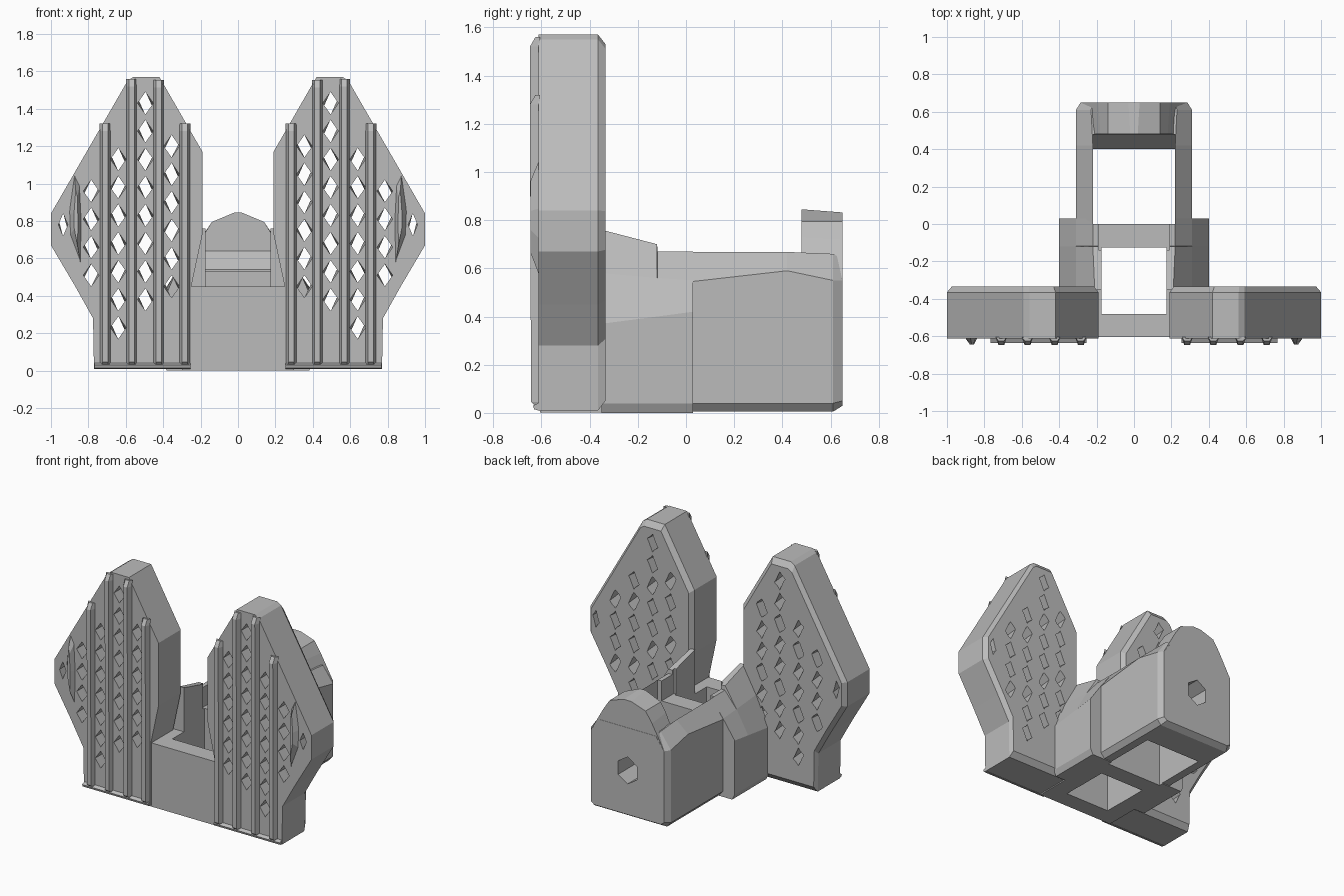
import bpy
import bmesh
import math

default = bpy.data.objects.get("Cube")
if default:
    bpy.data.objects.remove(default, do_unlink=True)

grey = bpy.data.materials.new("plain_grey")
grey.use_nodes = True
grey.diffuse_color = (0.5, 0.5, 0.5, 1)
grey.node_tree.nodes["Principled BSDF"].inputs["Base Color"].default_value = (0.5, 0.5, 0.5, 1)


def loft(name, *stacks):
    """Closed solids; each stack is a list of rings of 3D points."""
    bm = bmesh.new()
    for rings in stacks:
        loops = [[bm.verts.new(p) for p in ring] for ring in rings]
        n = len(loops[0])
        bm.faces.new(loops[0])
        bm.faces.new(loops[-1])
        for a, b in zip(loops, loops[1:]):
            for i in range(n):
                j = (i + 1) % n
                bm.faces.new((a[i], a[j], b[j], b[i]))
    bmesh.ops.recalc_face_normals(bm, faces=bm.faces)
    mesh = bpy.data.meshes.new(name)
    bm.to_mesh(mesh)
    bm.free()
    mesh.materials.append(grey)
    obj = bpy.data.objects.new(name, mesh)
    bpy.context.collection.objects.link(obj)
    return obj


def bake(obj):
    bpy.context.view_layer.update()
    graph = bpy.context.evaluated_depsgraph_get()
    mesh = bpy.data.meshes.new_from_object(obj.evaluated_get(graph))
    obj.modifiers.clear()
    obj.data = mesh


def boolean(obj, tool, operation):
    mod = obj.modifiers.new("boolean", "BOOLEAN")
    mod.operation = operation
    mod.solver = "EXACT"
    mod.object = tool
    bake(obj)
    bpy.data.objects.remove(tool, do_unlink=True)


def mirror(obj):
    mod = obj.modifiers.new("mirror", "MIRROR")
    mod.use_axis[0] = True
    bake(obj)


def at_y(y, pts):
    return [(x, y, z) for x, z in pts]


def full(y, half):
    """Symmetric cross-section from its +x half, bottom to top."""
    return at_y(y, half + [(-x, z) for x, z in reversed(half)])


def box(name, x, y0, y1, z0, z1):
    return loft(name, [full(y, [(x, z0), (x, z1)]) for y in (y0, y1)])


# body: shoulders, rear housing, raised crest and front wall
body = loft("body", [
    full(-0.35, [(0.38, 0), (0.4, 0.04), (0.4, 0.37), (0.31, 0.58), (0.21, 0.76)]),
    full(-0.12, [(0.38, 0), (0.4, 0.04), (0.4, 0.4), (0.31, 0.56), (0.22, 0.7)]),
    full(-0.118, [(0.38, 0), (0.4, 0.04), (0.4, 0.4), (0.31, 0.56), (0.22, 0.67)]),
    full(0.03, [(0.38, 0), (0.4, 0.04), (0.4, 0.42), (0.31, 0.55), (0.22, 0.67)]),
])
boolean(body, loft("rear_housing", [
    full(-0.02, [(0.28, 0.005), (0.31, 0.04), (0.31, 0.54), (0.22, 0.668)]),
    full(0.42, [(0.28, 0.005), (0.31, 0.04), (0.31, 0.59), (0.22, 0.668)]),
    full(0.61, [(0.28, 0.005), (0.31, 0.04), (0.31, 0.55), (0.23, 0.66)]),
    full(0.65, [(0.26, 0.03), (0.285, 0.05), (0.285, 0.55), (0.22, 0.64)]),
]), "UNION")
boolean(body, loft("crest", [
    full(0.48, [(0.24, 0.5), (0.24, 0.6), (0.18, 0.73), (0.14, 0.795), (0.02, 0.845)]),
    full(0.649, [(0.27, 0.5), (0.28, 0.56), (0.19, 0.72), (0.14, 0.795), (0.03, 0.832)]),
]), "UNION")
boolean(body, box("front_wall", 0.3, -0.605, -0.33, 0.002, 0.45), "UNION")

# openings through the body
boolean(body, box("front_opening", 0.175, -0.48, -0.125, -0.1, 1), "DIFFERENCE")
boolean(body, box("saddle_cut", 0.19, -0.14, 0.02, 0.53, 1), "DIFFERENCE")
rear_profile = [(0, -0.1), (0.4, -0.1), (0.4, 0.54), (0.479, 0.64), (0.479, 1), (0, 1)]
boolean(body, loft("rear_opening", [[(x, y, z) for y, z in rear_profile]
                                    for x in (-0.22, 0.22)]), "DIFFERENCE")
hexagon = [(0.085 * math.sin(k * math.pi / 3), 0.34 + 0.095 * math.cos(k * math.pi / 3))
           for k in range(6)]
boolean(body, loft("axle_hole", [at_y(y, hexagon) for y in (0.3, 0.8)]), "DIFFERENCE")

# wing plates with a chamfered back edge
outline = [(0.25, 0.01), (0.77, 0.01), (0.775, 0.28), (0.87, 0.45), (1, 0.67), (1, 0.84),
           (0.59, 1.55), (0.56, 1.57), (0.42, 1.57), (0.19, 1.17), (0.19, 0.73), (0.25, 0.45)]
inset = [(0.58 + 0.94 * (x - 0.58), 0.8 + 0.95 * (z - 0.8)) for x, z in outline]
wings = loft("wing_plates", [at_y(-0.612, outline), at_y(-0.365, outline), at_y(-0.335, inset)])

# lattice of diamond holes, skewed towards the back
columns = [(0.355, 0.38, 1.2), (0.495, 0.25, 1.43), (0.64, 0.18, 1.13),
           (0.785, 0.5, 0.96), (0.935, 0.76, 0.78)]
holes = []
for c, (x, low, high) in enumerate(columns):
    z, row = high, 0
    w = 0.025 if x > 0.9 else 0.042
    while z >= low:
        s = 0.03 if (row + c) % 3 else -0.03
        front = [(x - w, z), (x, z - 0.06), (x + w, z), (x, z + 0.06)]
        back = [(x - w, z - s), (x, z - 0.065), (x + w, z + s), (x, z + 0.065)]
        holes.append([at_y(-0.7, front), at_y(-0.55, front), at_y(-0.25, back)])
        z -= 0.15
        row += 1
boolean(wings, loft("lattice_cutter", *holes), "DIFFERENCE")
mirror(wings)

# vertical ribs on the front faces
ribs = []
for x, top in [(0.285, 1.32), (0.425, 1.555), (0.57, 1.56), (0.71, 1.32)]:
    def section(z, depth):
        return [(x - 0.03, -0.605, z), (x - 0.016, depth, z),
                (x + 0.014, depth, z), (x + 0.03, -0.605, z)]
    ribs.append([section(0.02, -0.617), section(0.045, -0.643),
                 section(top - 0.04, -0.648), section(top, -0.625)])
mirror(loft("front_ribs", *ribs))

# pointed side ridges near the outer edges
leaf = [(0.84, 0.56), (0.9, 0.72), (0.905, 0.85), (0.875, 1.06), (0.845, 1.0), (0.835, 0.8)]
crown = [(0.865 + 0.3 * (x - 0.865), 0.82 + 0.6 * (z - 0.82)) for x, z in leaf]
mirror(loft("side_ridges", [at_y(-0.605, leaf), at_y(-0.645, crown)]))

# toe strips along the lower front edge
toe = [(-0.605, 0.008), (-0.63, 0.015), (-0.635, 0.03), (-0.605, 0.045)]
mirror(loft("toe_strips", [[(x, y, z) for y, z in toe] for x in (0.255, 0.768)]))
